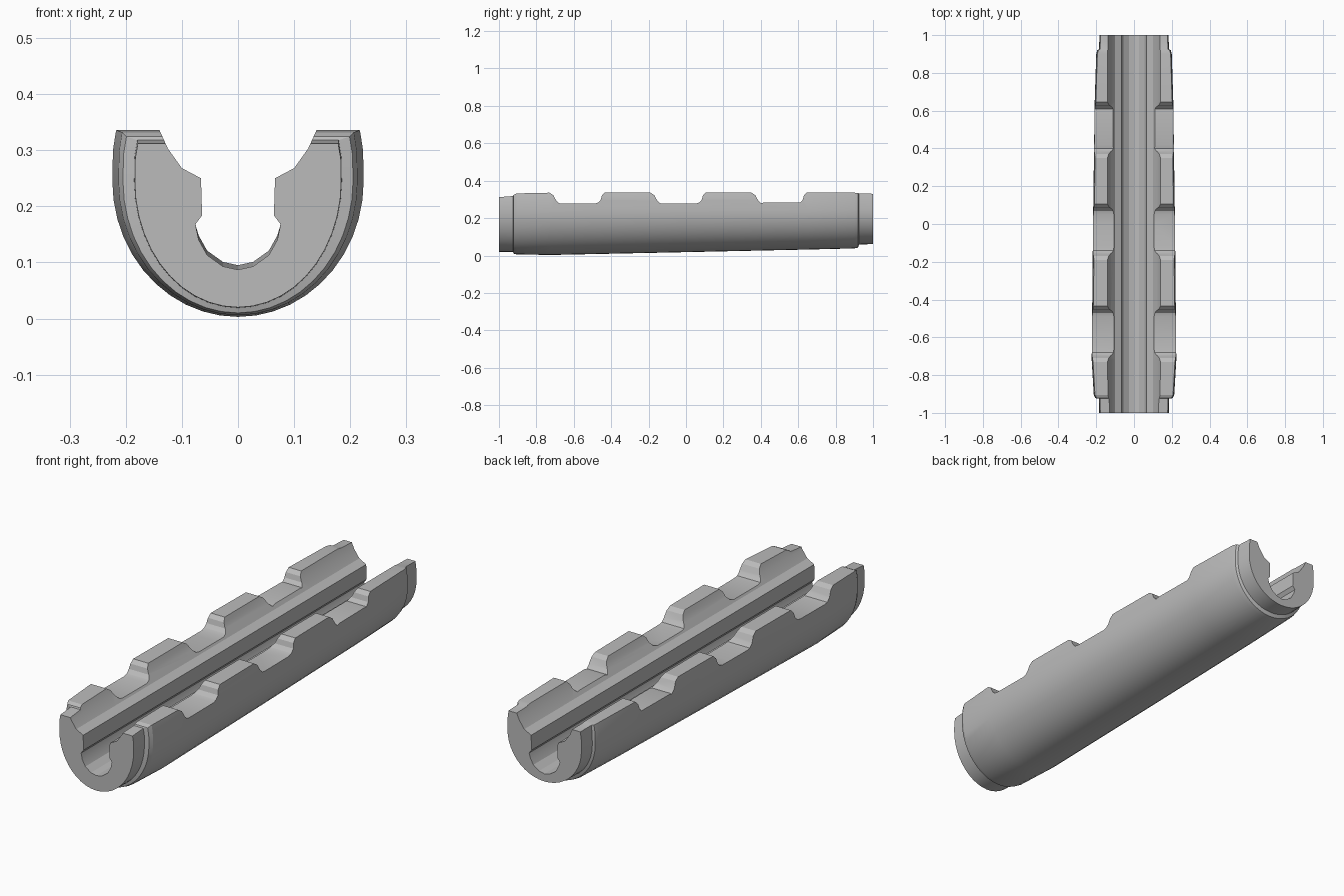
import bpy, bmesh, math

if "Cube" in bpy.data.objects:
    bpy.data.objects.remove(bpy.data.objects["Cube"], do_unlink=True)

grey = bpy.data.materials.new("plain grey")
grey.use_nodes = True
GREY = (0.5, 0.5, 0.5, 1)
grey.diffuse_color = GREY
grey.node_tree.nodes["Principled BSDF"].inputs["Base Color"].default_value = GREY

# Half of the inner channel, from the floor up to the flared lip
CHANNEL = [(0, .087), (.027, .093), (.055, .113), (.07, .14), (.076, .168),
           (.064, .184), (.066, .25), (.1, .268), (.125, .303), (.14, .336)]


def lip_x(z):
    """Channel half width at a height on the flared lip."""
    for (x0, z0), (x1, z1) in zip(CHANNEL[-4:], CHANNEL[-3:]):
        if z <= z1:
            return x0 + (x1 - x0) * (z - z0) / (z1 - z0)
    return CHANNEL[-1][0]


def section(width, bottom, top, lift):
    """Closed U outline: outer half ellipse, flat tops, inner channel."""
    mid = .245
    steps = 11
    outer = []
    for i in range(steps + 1):
        a = math.pi / 2 * i / steps
        outer.append((width * math.sin(a), mid - (mid - bottom) * math.cos(a)))
    outer += [(width * .995, mid + (top - mid) * .6), (width * .97, top)]
    inner = [(x, z + lift * (z < .15)) for x, z in CHANNEL[:-1]]
    inner[-1] = (lip_x(min(.303, top - .005)), min(.303, top - .005))
    inner.append((lip_x(top), top))
    half = outer + inner[::-1]
    return half + [(-x, z) for x, z in half[::-1] if x > 0]


def make(name, rings):
    """Loft equal rings of points into a closed solid."""
    bm = bmesh.new()
    loops = [[bm.verts.new(p) for p in ring] for ring in rings]
    n = len(loops[0])
    for a, b in zip(loops, loops[1:]):
        for i in range(n):
            j = (i + 1) % n
            bm.faces.new((a[i], a[j], b[j], b[i]))
    bm.faces.new(loops[0])
    bm.faces.new(loops[-1])
    bmesh.ops.recalc_face_normals(bm, faces=bm.faces)
    mesh = bpy.data.meshes.new(name)
    bm.to_mesh(mesh)
    bm.free()
    mesh.materials.append(grey)
    obj = bpy.data.objects.new(name, mesh)
    bpy.context.collection.objects.link(obj)
    return obj


# Grip body with stepped collars: y, half width, bottom, top
STATIONS = [(-1, .184, .02, .312), (-.925, .185, .019, .318),
            (-.922, .205, .01, .324), (-.905, .213, .006, .332),
            (-.72, .224, .003, .336), (0, .217, .018, .336),
            (.65, .208, .032, .336), (.9, .2, .038, .336),
            (.92, .195, .042, .334), (.926, .185, .059, .332),
            (1, .183, .061, .33)]
body = make("grip_shell", [
    [(x, y, z) for x, z in section(w, b, t, .004 * (y + 1))]
    for y, w, b, t in STATIONS])

# Three rounded notches across both top rails
NOTCH = [(-.01, .36), (0, .336), (.02, .323), (.036, .294), (.05, .28),
         (.07, .277), (.24, .277), (.26, .283), (.274, .298), (.28, .32),
         (.296, .336), (.31, .36)]
for start, raise_by in ((-.73, 0), (-.19, 0), (.35, .007)):
    cutter = make("notch_cutter", [
        [(x, start + y, z + raise_by * (z < .28)) for y, z in NOTCH]
        for x in (-.4, .4)])
    cutter.hide_render = True
    mod = body.modifiers.new("notch", 'BOOLEAN')
    mod.operation = 'DIFFERENCE'
    mod.solver = 'EXACT'
    mod.object = cutter
    bpy.context.view_layer.objects.active = body
    bpy.ops.object.modifier_apply(modifier=mod.name)
    bpy.data.objects.remove(cutter, do_unlink=True)

# Soft shading along the curved hull, crisp at steps and notches
bpy.ops.object.select_all(action='DESELECT')
body.select_set(True)
bpy.context.view_layer.objects.active = body
bpy.ops.object.shade_smooth_by_angle(angle=math.radians(20))
